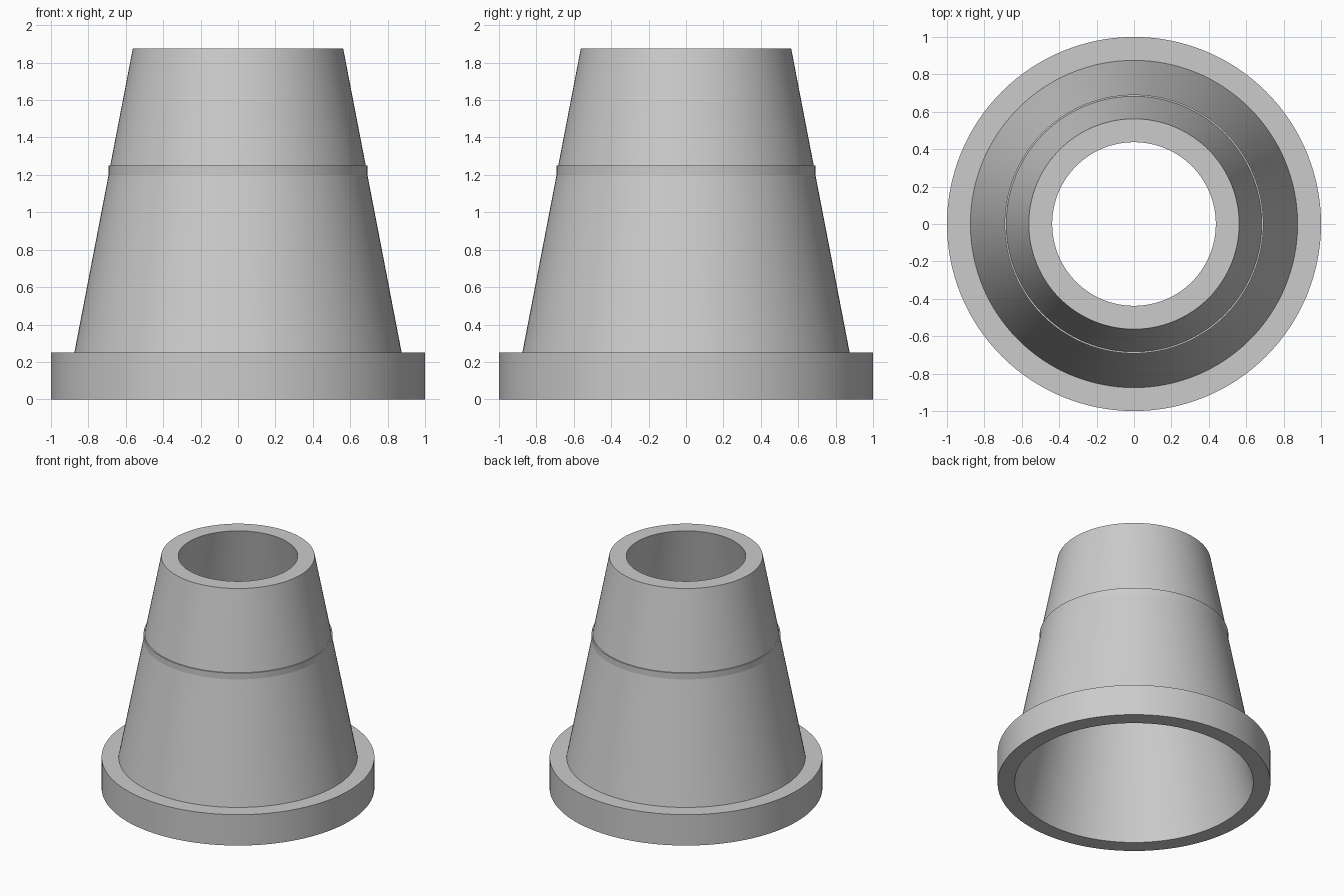
import bpy, bmesh, math
from mathutils import Matrix, Vector

cube = bpy.data.objects.get("Cube")
if cube:
    bpy.data.objects.remove(cube, do_unlink=True)

SEGMENTS = 128

grey = bpy.data.materials.new("plain grey")
grey.use_nodes = True
colour = (0.6, 0.6, 0.6, 1)
grey.diffuse_color = colour
grey.node_tree.nodes["Principled BSDF"].inputs["Base Color"].default_value = colour


def lathe(name, profile):
    """Turn a closed (radius, height) profile around the z axis."""
    bm = bmesh.new()
    verts = [bm.verts.new((r, 0, z)) for r, z in profile]
    edges = [bm.edges.new((a, b)) for a, b in zip(verts, verts[1:] + verts[:1])]
    bmesh.ops.spin(bm, geom=verts + edges, cent=(0, 0, 0), axis=(0, 0, 1),
                   angle=math.tau, steps=SEGMENTS, use_merge=True)
    bmesh.ops.remove_doubles(bm, verts=bm.verts, dist=1e-5)
    bmesh.ops.recalc_face_normals(bm, faces=bm.faces)
    mesh = bpy.data.meshes.new(name)
    bm.to_mesh(mesh)
    bm.free()
    mesh.materials.append(grey)
    obj = bpy.data.objects.new(name, mesh)
    bpy.context.collection.objects.link(obj)
    bpy.ops.object.select_all(action='DESELECT')
    obj.select_set(True)
    bpy.context.view_layer.objects.active = obj
    bpy.ops.object.shade_smooth_by_angle(angle=math.radians(5))
    return obj


# Hollow tapered sleeve: foot flange, lower cone, small step, upper cone, bore
lathe("tapered_sleeve", [
    (0.875, 0), (1, 0), (1, 0.25), (0.875, 0.25),
    (0.692, 1.2), (0.692, 1.25), (0.683, 1.25),
    (0.5625, 1.875), (0.4375, 1.875),
])
